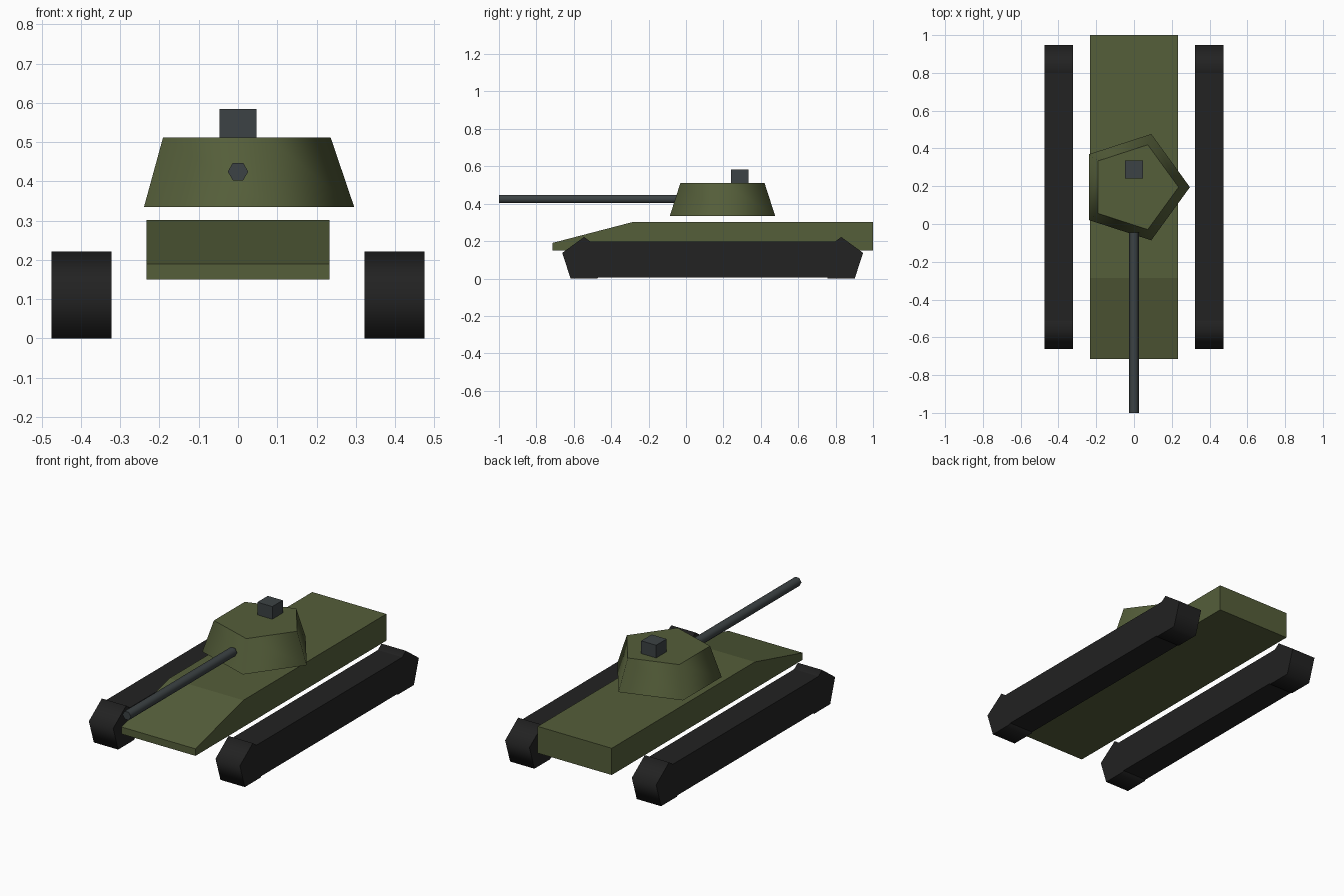
import bpy, math

default = bpy.data.objects.get("Cube")
if default:
    bpy.data.objects.remove(default, do_unlink=True)


def material(name, rgb):
    mat = bpy.data.materials.new(name)
    mat.use_nodes = True
    mat.diffuse_color = (*rgb, 1)
    mat.node_tree.nodes["Principled BSDF"].inputs["Base Color"].default_value = (*rgb, 1)
    return mat


OLIVE = material("olive green", (0.09, 0.112, 0.042))
RUBBER = material("track black", (0.016, 0.016, 0.016))
STEEL = material("dark steel", (0.045, 0.055, 0.058))


def box(name, lo, hi, mat):
    bpy.ops.mesh.primitive_cube_add(size=1, location=[(a + b) / 2 for a, b in zip(lo, hi)])
    obj = bpy.context.object
    obj.name = name
    obj.scale = [b - a for a, b in zip(lo, hi)]
    bpy.ops.object.transform_apply(location=False, rotation=False)
    obj.data.materials.append(mat)
    return obj


def round_part(name, sides, r1, r2, depth, centre, rotation, mat):
    """Few-sided cylinder or frustum with smooth sides and sharp caps."""
    bpy.ops.mesh.primitive_cone_add(vertices=sides, radius1=r1, radius2=r2, depth=depth,
                                    location=centre, rotation=rotation)
    obj = bpy.context.object
    obj.name = name
    obj.data.materials.append(mat)
    bpy.ops.object.shade_smooth_by_angle(angle=math.radians(73))
    return obj


def prism(name, profile, half_width, mat):
    """Side profile (y, z) extruded symmetrically across x."""
    n = len(profile)
    verts = [(x, y, z) for x in (-half_width, half_width) for y, z in profile]
    faces = [list(range(n))[::-1], list(range(n, 2 * n))]
    faces += [[i, (i + 1) % n, (i + 1) % n + n, i + n] for i in range(n)]
    mesh = bpy.data.meshes.new(name)
    mesh.from_pydata(verts, [], faces)
    mesh.materials.append(mat)
    obj = bpy.data.objects.new(name, mesh)
    bpy.context.collection.objects.link(obj)
    return obj


# Hull with sloped nose
prism("hull", [(-0.715, 0.15), (1, 0.15), (1, 0.302), (-0.285, 0.302), (-0.715, 0.19)],
      0.233, OLIVE)

# Five-sided turret, one corner pointing to the left
round_part("turret", 5, 0.296, 0.236, 0.177, (0, 0.195, 0.4235), (0, 0, -math.pi / 2), OLIVE) \
    .rotation_euler.z = -math.pi / 2

# Hatch and gun
box("hatch", (-0.047, 0.241, 0.49), (0.047, 0.335, 0.584), STEEL)
round_part("gun_barrel", 6, 0.026, 0.026, 0.955, (0, -0.5225, 0.425),
           (math.pi / 2, math.pi / 2, 0), STEEL)

# Tracks: flat belt with a five-sided drum at each end
for side, sign in (("left", 1), ("right", -1)):
    x = sign * 0.3985
    box(side + "_track_belt", (x - 0.0765, -0.545, 0.006), (x + 0.0765, 0.83, 0.198), RUBBER)
    for end, y in (("front", -0.545), ("rear", 0.83)):
        drum = round_part(f"{side}_{end}_drum", 5, 0.1227, 0.1227, 0.153, (x, y, 0.0993),
                          (0, math.pi / 2, 0), RUBBER)
        # turn the drum so that one corner points straight up
        drum.rotation_euler = (math.pi / 2, 0, math.pi / 2)
